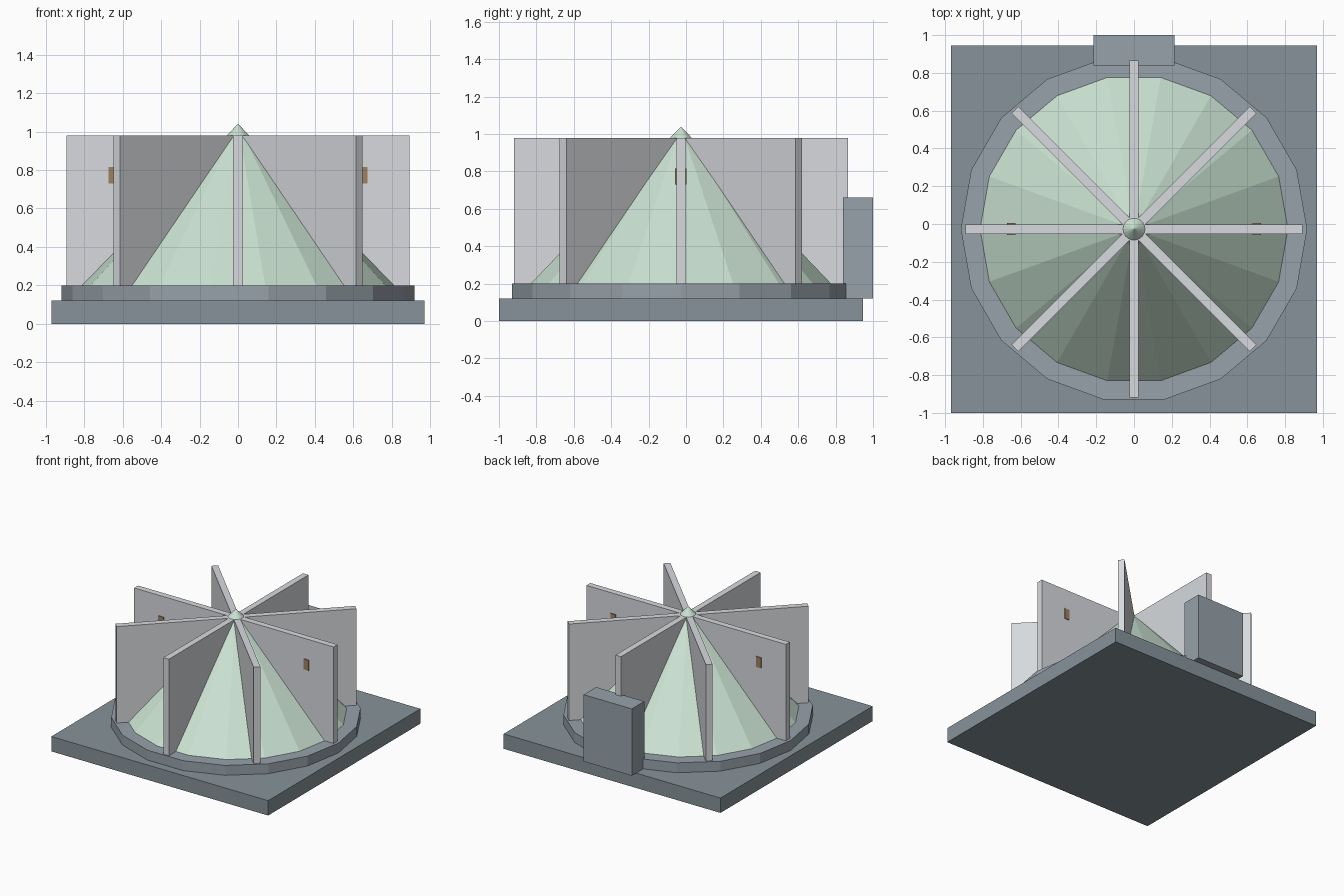
import bpy, bmesh, math
from mathutils import Matrix

if "Cube" in bpy.data.objects:
    bpy.data.objects.remove(bpy.data.objects["Cube"])

CY = -0.027  # centre of the round parts
SIDES = 18


def material(name, rgb):
    m = bpy.data.materials.new(name)
    m.diffuse_color = (*rgb, 1)
    m.use_nodes = True
    m.node_tree.nodes["Principled BSDF"].inputs["Base Color"].default_value = m.diffuse_color
    return m


STONE = material("stone", (0.24, 0.29, 0.32))
RIM = material("rim_stone", (0.31, 0.36, 0.40))
GREEN = material("pale_green", (0.59, 0.76, 0.64))
PLATE = material("light_grey", (0.68, 0.70, 0.73))
BROWN = material("brown", (0.33, 0.22, 0.12))


def finish(name, bm, mat):
    mesh = bpy.data.meshes.new(name)
    bm.to_mesh(mesh)
    bm.free()
    mesh.materials.append(mat)
    ob = bpy.data.objects.new(name, mesh)
    bpy.context.collection.objects.link(ob)
    return ob


def box(name, lo, hi, mat):
    bm = bmesh.new()
    size = [b - a for a, b in zip(lo, hi)]
    mid = [(a + b) / 2 for a, b in zip(lo, hi)]
    bmesh.ops.create_cube(bm, size=1, matrix=Matrix.Translation(mid) @ Matrix.Diagonal((*size, 1)))
    return finish(name, bm, mat)


def cone(name, r1, r2, z0, z1, mat):
    # first corner lies on the x axis
    bm = bmesh.new()
    rings = []
    for r, z in ((r1, z0), (r2, z1)):
        n = SIDES if r else 1
        rings.append([bm.verts.new((r * math.cos(i * math.tau / n), CY + r * math.sin(i * math.tau / n), z))
                      for i in range(n)])
    low, top = rings
    bm.faces.new(low[::-1])
    if r2:
        bm.faces.new(top)
    for i in range(SIDES):
        j = (i + 1) % SIDES
        bm.faces.new((low[i], low[j], top[j], top[i]) if r2 else (low[i], low[j], top[0]))
    return finish(name, bm, mat)


# square base, low round rim and central cone
box("base", (-0.97, -1.0, 0), (0.97, 0.945, 0.12), STONE)
cone("rim", 0.917, 0.917, 0.12, 0.20, RIM)
cone("central_cone", 0.815, 0, 0.20, 1.04, GREEN)

# four upright plates crossing at the centre give eight partitions
for i in range(4):
    fin = box(f"partition_{i + 1}", (-0.892, -0.025, 0.20), (0.892, 0.025, 0.98), PLATE)
    fin.location.y = CY
    fin.rotation_euler.z = i * math.pi / 4

# control box at the back
box("rear_box", (-0.215, 0.84, 0.12), (0.215, 1.0, 0.66), RIM)

# small plaques showing on both faces of the side partition
for side, x in (("left", -0.65), ("right", 0.65)):
    plaque = box(f"plaque_{side}", (x - 0.023, CY - 0.031, 0.73), (x + 0.023, CY + 0.031, 0.815), BROWN)
